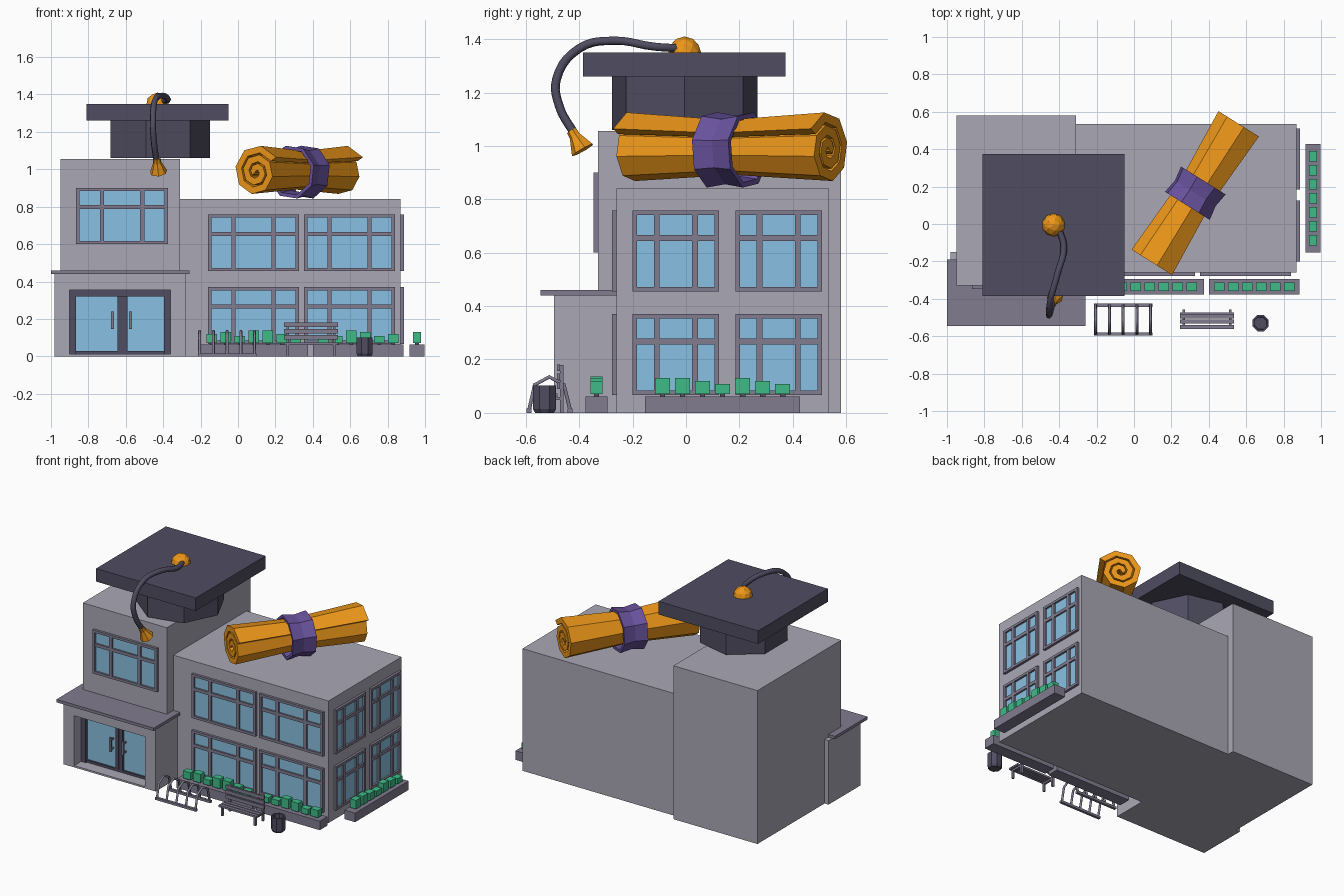
import bpy, bmesh, math, random
from mathutils import Matrix, Vector

if "Cube" in bpy.data.objects:
    bpy.data.objects.remove(bpy.data.objects["Cube"])

random.seed(4)


def material(name, *rgb):
    m = bpy.data.materials.new(name)
    m.diffuse_color = (*rgb, 1)
    m.use_nodes = True
    m.node_tree.nodes["Principled BSDF"].inputs["Base Color"].default_value = m.diffuse_color
    return m


WALL = material("wall", 0.40, 0.39, 0.46)
TRIM = material("trim", 0.22, 0.20, 0.28)
DARK = material("dark", 0.08, 0.075, 0.12)
GLASS = material("glass", 0.25, 0.53, 0.76)
GOLD = material("gold", 0.85, 0.31, 0.01)
PURPLE = material("purple", 0.14, 0.085, 0.34)
GREEN = material("green", 0.05, 0.50, 0.25)


def finish(name, bm, mat, matrix=Matrix()):
    bmesh.ops.recalc_face_normals(bm, faces=bm.faces)
    me = bpy.data.meshes.new(name)
    bm.to_mesh(me)
    bm.free()
    me.materials.append(mat)
    ob = bpy.data.objects.new(name, me)
    ob.matrix_world = matrix
    bpy.context.collection.objects.link(ob)
    return ob


def boxes(name, mat, *ranges, matrix=Matrix()):
    """Each range is x0, x1, y0, y1, z0, z1."""
    bm = bmesh.new()
    for x0, x1, y0, y1, z0, z1 in ranges:
        m = Matrix.Translation(((x0 + x1) / 2, (y0 + y1) / 2, (z0 + z1) / 2))
        bmesh.ops.create_cube(bm, size=1, matrix=m @ Matrix.Diagonal((x1 - x0, y1 - y0, z1 - z0, 1)))
    return finish(name, bm, mat, matrix)


def revolve(name, mat, profile, sides, matrix=Matrix(), closed=False):
    """Revolve (radius, height) pairs about local z."""
    bm = bmesh.new()
    rings = []
    for r, z in profile:
        rings.append([bm.verts.new((r * math.cos(2 * math.pi * k / sides),
                                    r * math.sin(2 * math.pi * k / sides), z)) for k in range(sides)])
    pairs = list(zip(rings, rings[1:]))
    if closed:
        pairs.append((rings[-1], rings[0]))
    else:
        bm.faces.new(rings[0])
        bm.faces.new(rings[-1])
    for a, b in pairs:
        for k in range(sides):
            j = (k + 1) % sides
            bm.faces.new((a[k], a[j], b[j], b[k]))
    return finish(name, bm, mat, matrix)


def tube(name, mat, paths, radius, smooth=False):
    cu = bpy.data.curves.new(name, 'CURVE')
    cu.dimensions = '3D'
    cu.bevel_depth = radius
    cu.bevel_resolution = 1
    cu.use_fill_caps = True
    cu.resolution_u = 5
    for pts in paths:
        s = cu.splines.new('BEZIER')
        s.bezier_points.add(len(pts) - 1)
        for p, co in zip(s.bezier_points, pts):
            p.co = co
            p.handle_left_type = p.handle_right_type = 'AUTO' if smooth else 'VECTOR'
        if not smooth:
            s.resolution_u = 1
    cu.materials.append(mat)
    ob = bpy.data.objects.new(name, cu)
    bpy.context.collection.objects.link(ob)


def window(name, width, height, matrix):
    """Framed six-pane window, centred at local x = 0, facing -y."""
    w, b, m, d = width / 2, 0.017, 0.011, -0.017
    t = height * 0.66
    parts = [(-w, -w + b, d, 0.01, 0, height), (w - b, w, d, 0.01, 0, height),
             (-w + b, w - b, d, 0.01, 0, b), (-w + b, w - b, d, 0.01, height - b, height),
             (-w + b, w - b, d + 0.002, 0.01, t - m, t + m)]
    for f in (-0.22, 0.22):
        parts.append((f * width - m, f * width + m, d + 0.001, 0.01, b, height - b))
    boxes(name + "_frame", TRIM, *parts, matrix=matrix)
    boxes(name + "_glass", GLASS, (-w + b, w - b, -0.004, 0.01, b, height - b), matrix=matrix)


# Building masses
boxes("tower", WALL, (-0.95, -0.31, -0.33, 0.58, 0, 1.055))
boxes("main_block", WALL, (-0.31, 0.87, -0.26, 0.535, 0, 0.84))

# Entrance with recessed double door
boxes("entrance", WALL, (-0.98, -0.90, -0.495, -0.15, 0, 0.44), (-0.36, -0.28, -0.495, -0.15, 0, 0.44),
      (-0.90, -0.36, -0.495, -0.15, 0.355, 0.44), (-0.90, -0.36, -0.39, -0.15, 0, 0.355),
      (-0.90, -0.36, -0.495, -0.39, 0, 0.012))
boxes("entrance_roof", TRIM, (-1.0, -0.26, -0.545, -0.19, 0.44, 0.46))
boxes("door_frame", DARK, (-0.90, -0.865, -0.42, -0.385, 0.012, 0.355), (-0.395, -0.36, -0.42, -0.385, 0.012, 0.355),
      (-0.865, -0.395, -0.42, -0.385, 0.32, 0.355), (-0.865, -0.395, -0.41, -0.385, 0.012, 0.028),
      (-0.645, -0.621, -0.41, -0.385, 0.028, 0.32), (-0.619, -0.59, -0.41, -0.385, 0.028, 0.32))
boxes("door_glass", GLASS, (-0.865, -0.395, -0.398, -0.385, 0.028, 0.32))
boxes("door_handles", TRIM, *[(x, x + 0.016, -0.435, -0.423, 0.145, 0.24) for x in (-0.678, -0.582)],
      *[(x + 0.003, x + 0.013, -0.423, -0.395, z, z + 0.01) for x in (-0.678, -0.582) for z in (0.155, 0.22)])

# Windows on the tower, front and right side
window("tower_window", 0.49, 0.30, Matrix.Translation((-0.62, -0.33, 0.60)))
for row, z in (("lower", 0.067), ("upper", 0.455)):
    for i in range(2):
        window(f"front_{row}_window_{i}", 0.485, 0.303, Matrix.Translation((0.083 + 0.513 * i, -0.26, z)))
        window(f"side_{row}_window_{i}", 0.325, 0.303,
               Matrix.Translation((0.87, -0.038 + 0.385 * i, z)) @ Matrix.Rotation(math.pi / 2, 4, 'Z'))


# Planters with clipped shrubs
def planter(name, length, count, matrix):
    boxes(name, TRIM, (-length / 2, length / 2, -0.041, 0.041, 0, 0.062), matrix=matrix)
    shrubs, stems = [], []
    for i in range(count):
        x, top = (i - (count - 1) / 2) * 0.075, random.choice((0.108, 0.12, 0.13, 0.137))
        shrubs.append((x - 0.028, x + 0.028, -0.022, 0.022, 0.07, top))
        stems.append((x - 0.01, x + 0.01, -0.01, 0.01, 0.06, 0.072))
    boxes(name + "_shrubs", GREEN, *shrubs, matrix=matrix)
    boxes(name + "_stems", DARK, *stems, matrix=matrix)


planter("front_planter_left", 0.58, 7, Matrix.Translation((0.085, -0.335, 0)))
planter("front_planter_right", 0.485, 6, Matrix.Translation((0.643, -0.335, 0)))
planter("side_planter", 0.58, 7, Matrix.Translation((0.957, 0.137, 0)) @ Matrix.Rotation(math.pi / 2, 4, 'Z'))

# Graduation cap
revolve("cap_base", DARK, [(0.28, 1.06), (0.28, 1.265)], 7, Matrix.Translation((-0.43, -0.005, 0)))
boxes("cap_board", DARK, (-0.81, -0.052, -0.385, 0.373, 1.26, 1.35))
bm = bmesh.new()
bmesh.ops.create_icosphere(bm, subdivisions=2, radius=0.062)
finish("cap_button", bm, GOLD, Matrix.Translation((-0.43, -0.005, 1.348)))
tube("tassel_cord", DARK, [[(-0.41, -0.01, 1.365), (-0.375, -0.12, 1.372), (-0.41, -0.27, 1.394),
                            (-0.445, -0.40, 1.365), (-0.455, -0.485, 1.25), (-0.45, -0.475, 1.15),
                            (-0.435, -0.415, 1.04)]], 0.017, smooth=True)
tilt = Vector((0.01, 0.04, -0.07)).to_track_quat('Z', 'Y').to_matrix().to_4x4()
revolve("tassel", GOLD, [(0.02, 0), (0.022, 0.025), (0.047, 0.085)], 7,
        Matrix.Translation((-0.435, -0.428, 1.058)) @ tilt)

# Rolled diploma: spiral strip, slimmer at the middle
turn = Matrix.Translation((0.328, 0.165, 0.985)) @ Matrix.Rotation(math.radians(-32.1), 4, 'Z')
bm = bmesh.new()
steps, stations = 21, []
for y, s in ((-0.437, 1), (0, 0.8), (0.437, 1)):
    rows = ([], [])
    for i in range(steps):
        a, r = math.radians(32 + 45 * i), 0.15 - 0.0485 * i / 8
        for row, rad in zip(rows, (r, max(r - 0.038, 0.006))):
            row.append(bm.verts.new((s * rad * math.cos(a), y, s * rad * math.sin(a))))
    stations.append(rows)
for (o0, i0), (o1, i1) in zip(stations, stations[1:]):
    loop0, loop1 = o0 + i0[::-1], o1 + i1[::-1]
    for k in range(len(loop0)):
        j = (k + 1) % len(loop0)
        bm.faces.new((loop0[k], loop0[j], loop1[j], loop1[k]))
for o, inn in (stations[0], stations[-1]):
    for k in range(steps - 1):
        bm.faces.new((o[k], o[k + 1], inn[k + 1], inn[k]))
finish("diploma", bm, GOLD, turn)
revolve("diploma_band", PURPLE, [(0.146, -0.08), (0.133, 0), (0.146, 0.08), (0.126, 0.08), (0.113, 0), (0.126, -0.08)],
        8, turn @ Matrix.Rotation(math.pi / 2, 4, 'X') @ Matrix.Rotation(math.radians(15), 4, 'Z'), closed=True)

# Bicycle rack
tube("rack_hoops", TRIM, [[(x, -0.588, 0.01), (x, -0.567, 0.105), (x, -0.512, 0.135), (x, -0.457, 0.105),
                           (x, -0.434, 0.01)] for x in (-0.205, -0.132, -0.058, 0.015, 0.088)], 0.008)
boxes("rack_rails", TRIM, *[(-0.215, 0.098, y - 0.009, y + 0.009, 0, 0.016) for y in (-0.588, -0.434)])

# Bench
boxes("bench_seat", TRIM, *[(0.245, 0.535, y, y + 0.022, 0.06, 0.073) for y in (-0.562, -0.533, -0.504)])
boxes("bench_back", TRIM, *[(0.245, 0.535, -0.484, -0.472, z, z + 0.024) for z in (0.09, 0.123, 0.157)])
boxes("bench_legs", TRIM, *[p for x in (0.258, 0.508) for p in (
    (x, x + 0.014, -0.555, -0.541, 0, 0.06), (x, x + 0.014, -0.472, -0.458, 0, 0.18),
    (x, x + 0.014, -0.555, -0.458, 0.048, 0.06))])

# Litter bin with hollow top
revolve("litter_bin", DARK, [(0.038, 0), (0.047, 0.015), (0.047, 0.102), (0.036, 0.102), (0.034, 0.06)], 8,
        Matrix.Translation((0.677, -0.53, 0)) @ Matrix.Rotation(math.pi / 8, 4, 'Z'))
